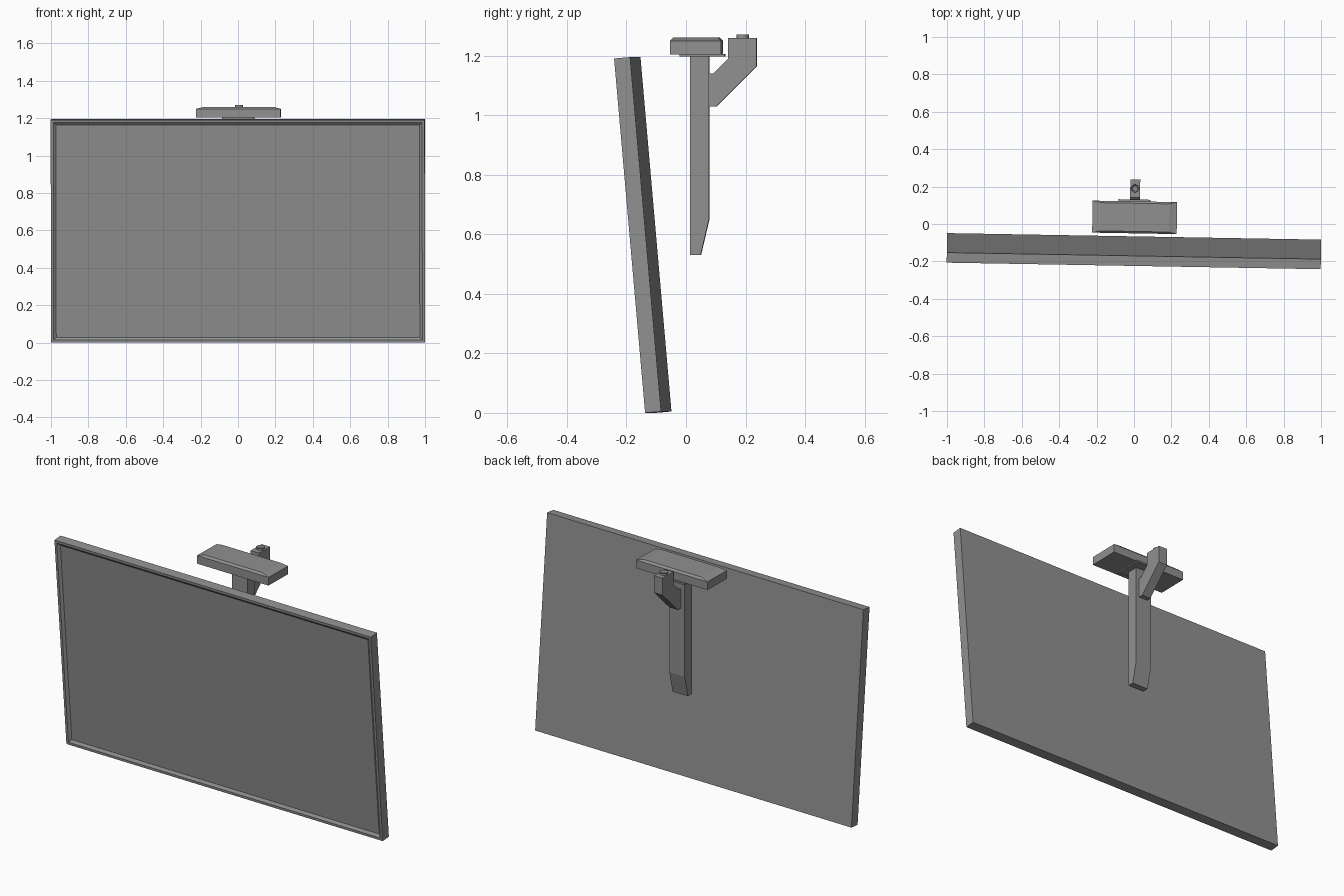
import bpy, bmesh, math

if "Cube" in bpy.data.objects:
    bpy.data.objects.remove(bpy.data.objects["Cube"])

YAW = math.radians(-1)
TILT = math.radians(5)

dark = bpy.data.materials.new("dark_grey")
dark.diffuse_color = (0.28, 0.28, 0.28, 1)
dark.use_nodes = True
dark.node_tree.nodes["Principled BSDF"].inputs["Base Color"].default_value = dark.diffuse_color


def finish(bm, name, loc=(0, 0, 0), rot=(0, 0, 0)):
    bmesh.ops.recalc_face_normals(bm, faces=bm.faces[:])
    me = bpy.data.meshes.new(name)
    bm.to_mesh(me)
    bm.free()
    me.materials.append(dark)
    ob = bpy.data.objects.new(name, me)
    ob.location, ob.rotation_euler = loc, rot
    bpy.context.collection.objects.link(ob)
    return ob


def box(x, y, z):
    """Box in a new bmesh from three (min, max) ranges."""
    bm = bmesh.new()
    bmesh.ops.create_cube(bm, size=1)
    for v in bm.verts:
        v.co = [r[0] if c < 0 else r[1] for c, r in zip(v.co, (x, y, z))]
    bm.normal_update()
    return bm


def extrude_x(name, profile, width, x=0):
    """Side profile of (y, z) points extruded across x."""
    bm = bmesh.new()
    face = bm.faces.new([bm.verts.new((-width / 2, y, z)) for y, z in profile])
    new = bmesh.ops.extrude_face_region(bm, geom=[face])["geom"]
    bmesh.ops.translate(bm, vec=(width, 0, 0),
                        verts=[g for g in new if isinstance(g, bmesh.types.BMVert)])
    return finish(bm, name, (x, 0, 0), (0, 0, YAW))


# screen panel with a thin bezel and a recessed display
bm = box((-1, 1), (0, 0.054), (0, 1.195))
front = [min(bm.faces, key=lambda f: f.calc_center_median().y)]
for width in (0.014, 0.014):
    bmesh.ops.inset_region(bm, faces=front, thickness=width, use_even_offset=True)
for v in front[0].verts:
    v.co.y += 0.011
finish(bm, "screen_panel", (0, -0.12, 0), (TILT, 0, YAW))

# rear post with tapered foot
extrude_x("rear_post", [(0.015, 0.53), (0.05, 0.53), (0.078, 0.65),
                        (0.078, 1.2), (0.015, 1.2)], 0.097)

# cranked arm behind the post
extrude_x("cranked_arm", [(0.076, 1.03), (0.103, 1.03), (0.238, 1.165),
                          (0.238, 1.26), (0.142, 1.26), (0.142, 1.19),
                          (0.092, 1.14), (0.076, 1.14)], 0.053, 0.003)

# ring-shaped collar on top of the arm
bm = bmesh.new()
bmesh.ops.create_cone(bm, cap_ends=True, segments=16, radius1=0.021,
                      radius2=0.021, depth=0.012)
top = [max(bm.faces, key=lambda f: f.calc_center_median().z)]
bmesh.ops.inset_region(bm, faces=top, thickness=0.007)
for v in top[0].verts:
    v.co.z -= 0.008
finish(bm, "arm_collar", (0.006, 0.19, 1.265))

# mounting plate between post and top bar
finish(box((-0.085, 0.085), (-0.02, 0.131), (1.197, 1.206)),
       "mount_plate", rot=(0, 0, YAW))

# top bar with long chamfered ends
bm = box((-0.226, 0.226), (-0.05, 0.121), (1.204, 1.25))
top = [max(bm.faces, key=lambda f: f.calc_center_median().z)]
new = bmesh.ops.extrude_face_region(bm, geom=top)["geom"]
bmesh.ops.delete(bm, geom=top, context="FACES_ONLY")
for v in (g for g in new if isinstance(g, bmesh.types.BMVert)):
    v.co.x *= 0.182 / 0.226
    v.co.y = 0.0355 + (v.co.y - 0.0355) * 0.88
    v.co.z = 1.261
finish(bm, "top_bar", (0.003, 0, 0), (0, 0, YAW))
